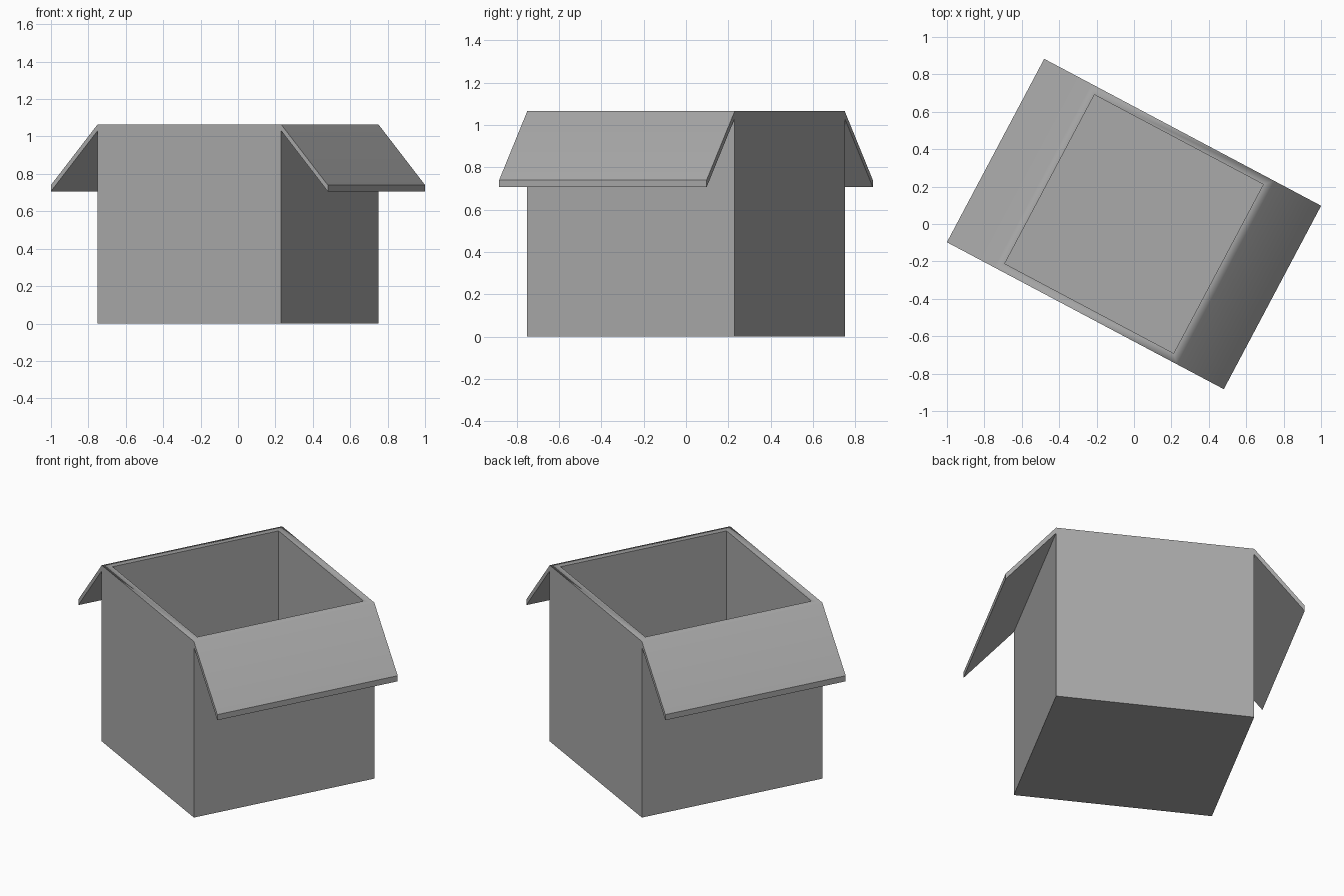
import bpy, bmesh, math
from mathutils import Vector

cube = bpy.data.objects.get("Cube")
if cube:
    bpy.data.objects.remove(cube, do_unlink=True)

HALF = 0.555        # half width of the box
HEIGHT = 1.065
WALL = 0.044        # wall and floor thickness
FLAP_EDGE = 0.034   # height of the flap's outer edge
FLAP_OUT, FLAP_DROP = 0.283, 0.325

cardboard = bpy.data.materials.new("grey cardboard")
cardboard.use_nodes = True
colour = (0.4, 0.4, 0.4, 1)
cardboard.diffuse_color = colour
cardboard.node_tree.nodes["Principled BSDF"].inputs["Base Color"].default_value = colour

# Solid box
bm = bmesh.new()
bmesh.ops.create_cube(bm, size=1)
bmesh.ops.scale(bm, vec=(2 * HALF, 2 * HALF, HEIGHT), verts=bm.verts)
bmesh.ops.translate(bm, vec=(0, 0, HEIGHT / 2), verts=bm.verts)
bm.normal_update()

# Hollow inside, leaving a mitred rim
top = max(bm.faces, key=lambda f: f.normal.z)
bmesh.ops.inset_region(bm, faces=[top], thickness=WALL, use_even_offset=True)
pit = bmesh.ops.extrude_face_region(bm, geom=[top])
if top.is_valid:
    bm.faces.remove(top)
pit_verts = [v for v in pit["geom"] if isinstance(v, bmesh.types.BMVert)]
bmesh.ops.translate(bm, vec=(0, 0, WALL - HEIGHT), verts=pit_verts)
bm.normal_update()

# Sloping flaps, pulled out of a strip along the top of two opposite walls
for side in (-1, 1):
    def on_wall(f):
        return all(abs(v.co.x - side * HALF) < 1e-4 for v in f.verts)
    wall = next(f for f in bm.faces if on_wall(f))
    bmesh.ops.bisect_plane(bm, geom=[wall, *wall.edges, *wall.verts], dist=1e-5,
                           plane_co=(0, 0, HEIGHT - FLAP_EDGE), plane_no=(0, 0, 1))
    strip = max((f for f in bm.faces if on_wall(f)), key=lambda f: f.calc_center_median().z)
    flap = bmesh.ops.extrude_face_region(bm, geom=[strip])
    if strip.is_valid:
        bm.faces.remove(strip)
    bmesh.ops.translate(bm, vec=(side * FLAP_OUT, 0, -FLAP_DROP),
                        verts=[v for v in flap["geom"] if isinstance(v, bmesh.types.BMVert)])

bmesh.ops.recalc_face_normals(bm, faces=bm.faces)
bm.normal_update()

# Soft shading only where the rim rolls into the flaps; all other edges sharp
for f in bm.faces:
    f.smooth = True
for e in bm.edges:
    at_top = all(abs(v.co.z - HEIGHT) < 1e-4 for v in e.verts)
    ridge = at_top and all(abs(abs(v.co.x) - HALF) < 1e-4 for v in e.verts) \
        and abs(e.verts[0].co.x - e.verts[1].co.x) < 1e-4
    flat = len(e.link_faces) == 2 and e.calc_face_angle(math.pi) < 0.01
    e.smooth = ridge or flat

mesh = bpy.data.meshes.new("open_box")
bm.to_mesh(mesh)
bm.free()
mesh.materials.append(cardboard)
box = bpy.data.objects.new("open_box", mesh)
bpy.context.collection.objects.link(box)
box.rotation_euler.z = math.radians(-27.95)

weighted = box.modifiers.new("soft_ridge", 'WEIGHTED_NORMAL')
weighted.keep_sharp = True
